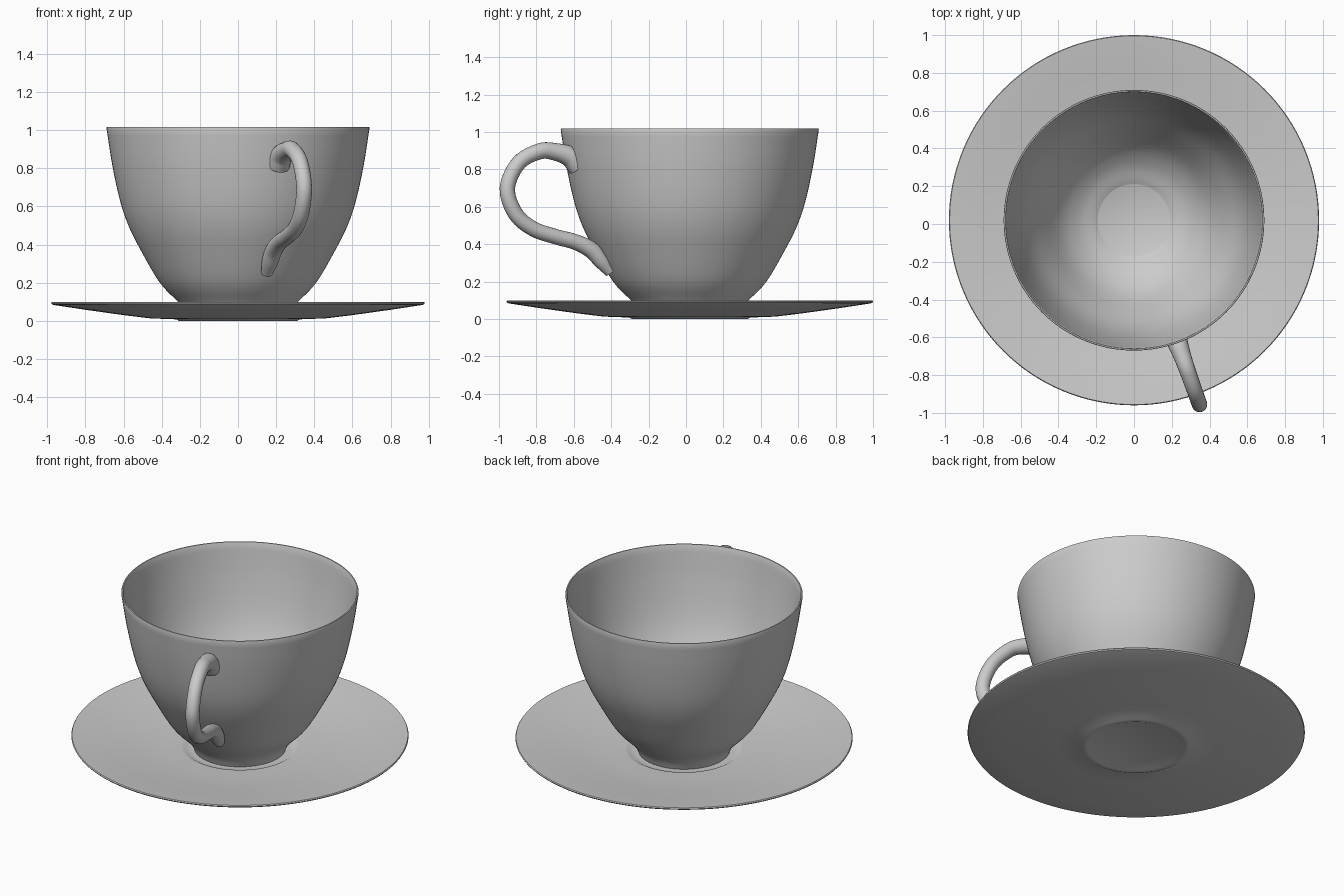
import bpy, bmesh, math
from mathutils import Vector

if "Cube" in bpy.data.objects:
    bpy.data.objects.remove(bpy.data.objects["Cube"])

CENTRE = Vector((0, 0.02, 0))


def smooth_path(pts, steps):
    """Catmull-Rom curve through the given points."""
    p = [Vector(q) for q in pts]
    p = [2 * p[0] - p[1]] + p + [2 * p[-1] - p[-2]]
    out = []
    for i in range(1, len(p) - 2):
        a, b, c, d = p[i - 1:i + 3]
        for k in range(steps):
            t = k / steps
            out.append(0.5 * (2 * b + (c - a) * t + (2 * a - 5 * b + 4 * c - d) * t * t
                              + (3 * b - a - 3 * c + d) * t ** 3))
    return out + [p[-2]]


def make_object(name, bm):
    bmesh.ops.recalc_face_normals(bm, faces=bm.faces)
    mesh = bpy.data.meshes.new(name)
    bm.to_mesh(mesh)
    bm.free()
    obj = bpy.data.objects.new(name, mesh)
    bpy.context.collection.objects.link(obj)
    obj.location = CENTRE
    bpy.ops.object.select_all(action='DESELECT')
    obj.select_set(True)
    bpy.context.view_layer.objects.active = obj
    bpy.ops.object.shade_smooth_by_angle(angle=math.radians(40))
    return obj


def bridge(bm, rings):
    for a, b in zip(rings, rings[1:]):
        n = len(a)
        for i in range(n):
            bm.faces.new((a[i], a[(i + 1) % n], b[(i + 1) % n], b[i]))


def lathe(name, profile, sides=128):
    """Closed solid turned from an open (radius, height) profile."""
    bm = bmesh.new()
    rings = [[bm.verts.new((r * math.cos(2 * math.pi * i / sides),
                            r * math.sin(2 * math.pi * i / sides), z))
              for i in range(sides)] for r, z in profile]
    bridge(bm, rings)
    bm.faces.new(rings[0])
    bm.faces.new(rings[-1])
    return make_object(name, bm)


# Saucer: underside with a small foot, rounded rim, dished top with a well
saucer_under = [(0.27, 0.006), (0.285, 0.0), (0.31, 0.0), (0.325, 0.008), (0.46, 0.013),
                (0.60, 0.030), (0.80, 0.058), (0.965, 0.083)]
saucer_top = [(0.976, 0.087), (0.98, 0.094), (0.976, 0.100), (0.965, 0.099), (0.80, 0.074),
              (0.60, 0.046), (0.46, 0.030), (0.345, 0.026), (0.325, 0.024), (0.31, 0.015), (0.28, 0.014)]
lathe("saucer", saucer_under + saucer_top)

# Cup: outer wall, thin rim, inner wall and flat floor
outer = smooth_path([(0.265, 0.015), (0.285, 0.06), (0.315, 0.10), (0.41, 0.20), (0.51, 0.37),
                     (0.575, 0.50), (0.62, 0.635), (0.66, 0.82), (0.69, 1.012)], 5)
inner = smooth_path([(0.678, 1.012), (0.648, 0.82), (0.608, 0.635), (0.563, 0.50), (0.497, 0.37),
                     (0.395, 0.20), (0.30, 0.11), (0.21, 0.065), (0.19, 0.055)], 5)
lathe("cup", [tuple(p) for p in outer] + [(0.688, 1.018), (0.681, 1.018)]
      + [tuple(p) for p in inner])


def wall_radius(z):
    for a, b in zip(outer, outer[1:]):
        if a.y <= z <= b.y:
            return a.x + (b.x - a.x) * (z - a.y) / (b.y - a.y)
    return outer[-1].x


# Handle: tube along (radial distance, height, thickness), ends pressed onto the wall
path = smooth_path([(0.63, 0.82, 0.062), (0.68, 0.868, 0.056), (0.76, 0.893, 0.047), (0.85, 0.897, 0.043),
                    (0.97, 0.835, 0.041), (1.035, 0.70, 0.041), (0.99, 0.565, 0.041),
                    (0.89, 0.483, 0.041), (0.76, 0.440, 0.041), (0.65, 0.412, 0.042),
                    (0.56, 0.37, 0.045), (0.50, 0.31, 0.043), (0.45, 0.25, 0.03)], 6)
out_dir = Vector((0.335, -0.942, 0)).normalized()
side_dir = Vector((-out_dir.y, out_dir.x, 0))
bm = bmesh.new()
rings = []
for i, p in enumerate(path):
    q, s = path[max(i - 1, 0)], path[min(i + 1, len(path) - 1)]
    tangent = Vector((s.x - q.x, s.y - q.y)).normalized()
    ring = []
    for k in range(20):
        a = 2 * math.pi * k / 20
        u = p.z * math.cos(a)
        r, z, w = p.x - tangent.y * u, p.y + tangent.x * u, p.z * math.sin(a)
        limit = wall_radius(z) - 0.005
        r = max(r, math.sqrt(max(limit ** 2 - w ** 2, 0)))
        ring.append(bm.verts.new(out_dir * r + side_dir * w + Vector((0, 0, z))))
    rings.append(ring)
bridge(bm, rings)
bm.faces.new(rings[0])
bm.faces.new(rings[-1])
make_object("handle", bm)
